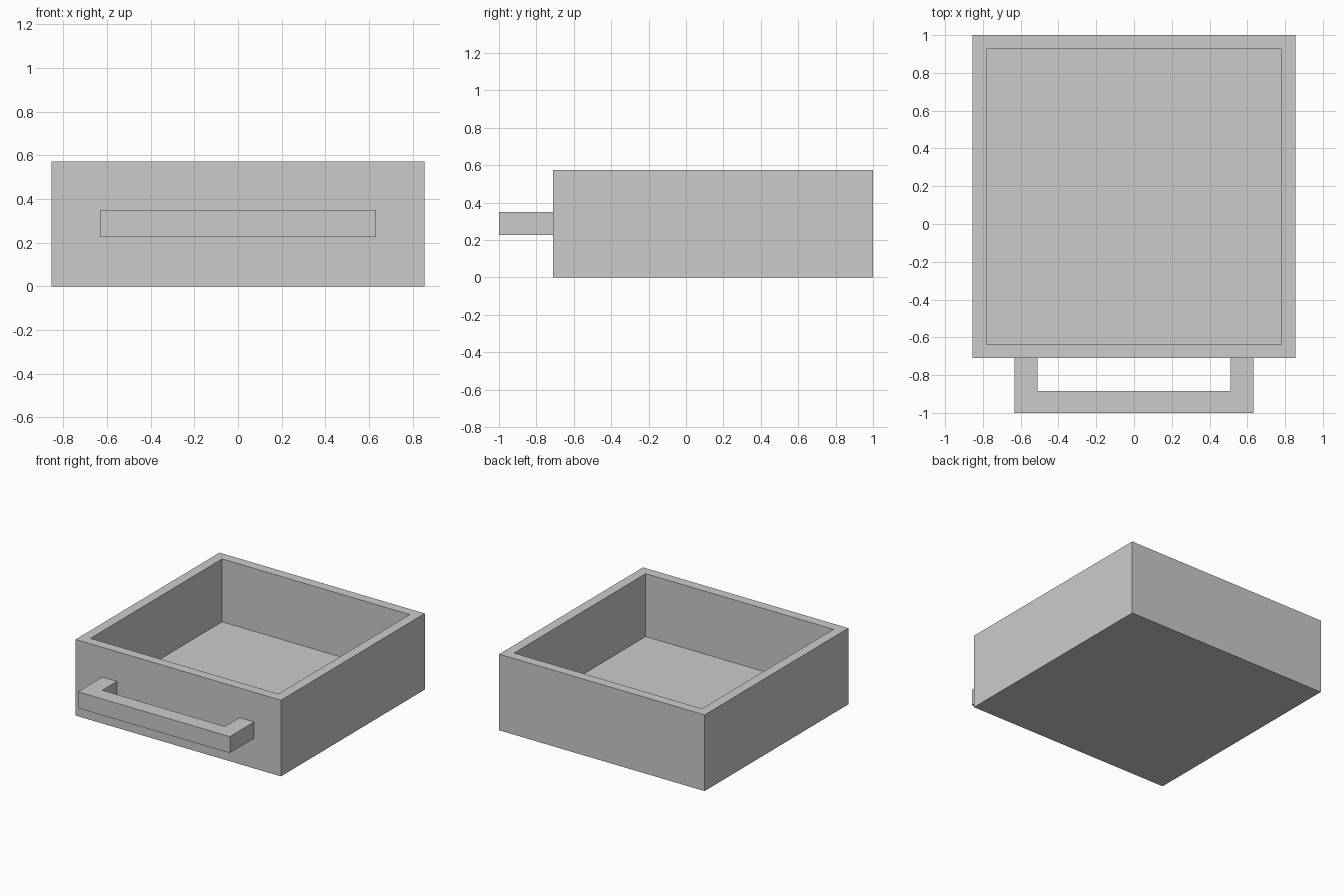
import bpy
import bmesh

default = bpy.data.objects.get("Cube")
if default:
    bpy.data.objects.remove(default, do_unlink=True)

# Single plain grey
GREY = (0.6, 0.6, 0.6, 1.0)
grey = bpy.data.materials.new("plain grey")
grey.use_nodes = True
grey.diffuse_color = GREY
grey.node_tree.nodes["Principled BSDF"].inputs["Base Color"].default_value = GREY


def finish(bm, name):
    bmesh.ops.recalc_face_normals(bm, faces=bm.faces)
    mesh = bpy.data.meshes.new(name)
    bm.to_mesh(mesh)
    bm.free()
    mesh.materials.append(grey)
    obj = bpy.data.objects.new(name, mesh)
    bpy.context.collection.objects.link(obj)
    return obj


def extrude_outline(bm, outline, bottom, top):
    """Extrude a flat outline upward and return its top face."""
    base = bm.faces.new([bm.verts.new((x, y, bottom)) for x, y in outline])
    result = bmesh.ops.extrude_face_region(bm, geom=[base], use_keep_orig=True)
    verts = [v for v in result["geom"] if isinstance(v, bmesh.types.BMVert)]
    bmesh.ops.translate(bm, verts=verts, vec=(0, 0, top - bottom))
    return next(f for f in result["geom"] if isinstance(f, bmesh.types.BMFace))


HALF, FRONT, BACK, HEIGHT = 0.855, -0.71, 1.0, 0.573
WALL, FLOOR = 0.073, 0.10

# Open tray: inset the top for the rim, then sink the middle to the floor
bm = bmesh.new()
top = extrude_outline(
    bm, [(-HALF, FRONT), (HALF, FRONT), (HALF, BACK), (-HALF, BACK)], 0, HEIGHT)
bm.normal_update()
bmesh.ops.inset_region(bm, faces=[top], thickness=WALL, use_even_offset=True)
sunk = bmesh.ops.extrude_discrete_faces(bm, faces=[top])["faces"][0]
bmesh.ops.translate(bm, verts=sunk.verts, vec=(0, 0, FLOOR - HEIGHT))
finish(bm, "drawer_tray")

# U-shaped handle, mirrored outline joined to the front panel
right = [(0.632, FRONT), (0.632, -1.0)]
inner = [(0.51, -0.885), (0.51, FRONT)]
outline = (right + [(-x, y) for x, y in reversed(right)]
           + [(-x, y) for x, y in reversed(inner)] + inner)
bm = bmesh.new()
extrude_outline(bm, outline, 0.227, 0.35)
finish(bm, "front_handle")
